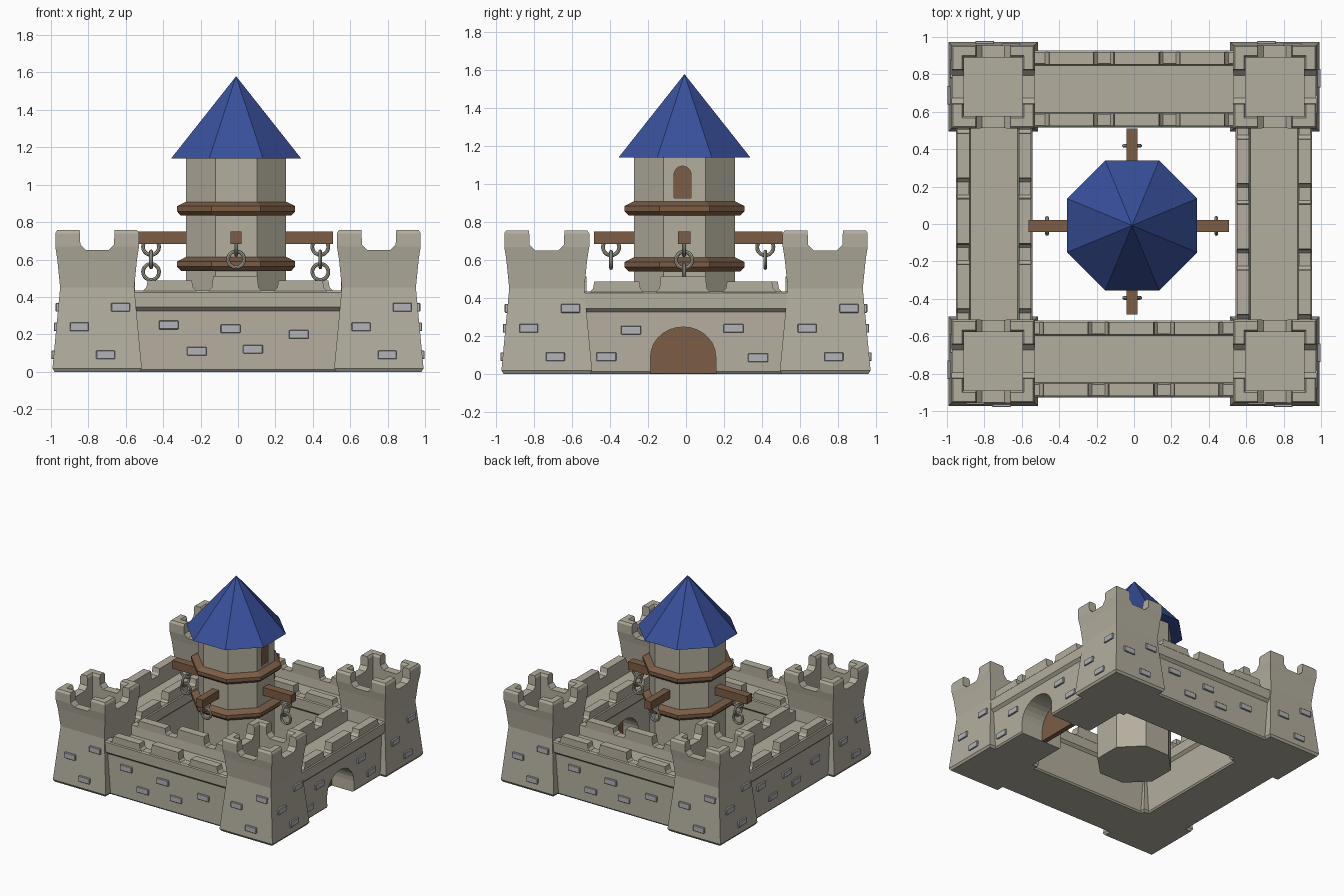
import bpy, bmesh
from math import pi, cos, sin
from mathutils import Matrix, Vector

if "Cube" in bpy.data.objects:
    bpy.data.objects.remove(bpy.data.objects["Cube"])


def material(name, rgb):
    m = bpy.data.materials.new(name)
    m.diffuse_color = (*rgb, 1)
    m.use_nodes = True
    m.node_tree.nodes["Principled BSDF"].inputs["Base Color"].default_value = m.diffuse_color
    return m


STONE = material("stone", (0.45, 0.42, 0.34))
BRICK = material("brick", (0.45, 0.45, 0.48))
WOOD = material("wood", (0.20, 0.11, 0.06))
BLUE = material("roof_blue", (0.04, 0.08, 0.33))
T, R = Matrix.Translation, Matrix.Rotation


def finish(name, bm, mat, matrix=Matrix()):
    bmesh.ops.remove_doubles(bm, verts=bm.verts, dist=1e-5)
    bmesh.ops.recalc_face_normals(bm, faces=bm.faces)
    me = bpy.data.meshes.new(name)
    bm.to_mesh(me)
    bm.free()
    me.materials.append(mat)
    ob = bpy.data.objects.new(name, me)
    ob.matrix_world = matrix
    bpy.context.collection.objects.link(ob)
    return ob


def add_prism(bm, pts, depth, matrix=Matrix()):
    """Profile in x/z, extruded along y and centred."""
    rows = [[bm.verts.new(matrix @ Vector((x, s * depth / 2, z))) for x, z in pts] for s in (-1, 1)]
    n = len(pts)
    for r in rows:
        bm.faces.new(r)
    for i in range(n):
        j = (i + 1) % n
        bm.faces.new((rows[0][i], rows[0][j], rows[1][j], rows[1][i]))


def add_box(bm, size, loc):
    bmesh.ops.create_cube(bm, size=1, matrix=T(loc) @ Matrix.Diagonal((*size, 1)))


def loft(name, profile, sides, mat, loc):
    """Stack of regular polygons; profile holds (apothem, z)."""
    bm = bmesh.new()
    rings = []
    for a, z in profile:
        r = a / cos(pi / sides)
        ang = [(2 * i + 1) * pi / sides for i in range(sides)]
        rings.append([bm.verts.new((r * cos(t), r * sin(t), z)) for t in ang])
    for lo, hi in zip(rings, rings[1:]):
        for i in range(sides):
            j = (i + 1) % sides
            bm.faces.new((lo[i], lo[j], hi[j], hi[i]))
    bm.faces.new(rings[0])
    if profile[-1][0] > 0.01:
        bm.faces.new(rings[-1])
    return finish(name, bm, mat, T(loc))


def cut(ob, cutter):
    m = ob.modifiers.new("cut", 'BOOLEAN')
    m.operation, m.solver, m.object = 'DIFFERENCE', 'EXACT', cutter
    cutter.hide_render = True
    cutter.display_type = 'WIRE'


def arch(half, z0, z1, rise, n=14):
    """Doorway outline with an elliptical top."""
    return [(-half, z0), (half, z0)] + [
        (half * cos(pi * i / n), z1 + rise * sin(pi * i / n)) for i in range(n + 1)]


# Corner towers: flared, hollow on top, with a notch in each parapet side
CX, CY = 0.753, 0.734
tower_profile = [(0.228, 0), (0.239, 0.018), (0.198, 0.45), (0.213, 0.60), (0.224, 0.67),
                 (0.224, 0.74), (0.214, 0.757), (0.166, 0.757), (0.156, 0.74), (0.156, 0.50)]
notch = [(-0.06, 0.65), (0.06, 0.65), (0.09, 0.68), (0.095, 0.80), (-0.095, 0.80), (-0.09, 0.68)]
for sx, xn in ((-1, "left"), (1, "right")):
    for sy, yn in ((-1, "front"), (1, "back")):
        tower = loft(f"corner_tower_{yn}_{xn}", tower_profile, 4, STONE, (sx * CX, sy * CY, 0))
        for k in range(2):
            bm = bmesh.new()
            add_prism(bm, notch, 0.7)
            cut(tower, finish("notch_cutter", bm, STONE, T((sx * CX, sy * CY, 0)) @ R(k * pi / 2, 4, 'Z')))

# Walls with parapets, merlons and loose bricks, one set per side
half_section = [(0.18, 0), (0.19, 0.012), (0.184, 0.325), (0.205, 0.345),
                (0.205, 0.425), (0.195, 0.435), (0.135, 0.435), (0.125, 0.36)]
section = half_section + [(-x, z) for x, z in reversed(half_section)]
tower_bricks = [(0.125, 0.345), (-0.095, 0.24), (0.045, 0.09)]
wall_bricks = [(-0.37, 0.25), (-0.04, 0.23), (0.325, 0.20), (-0.22, 0.11), (0.08, 0.12)]
gate_bricks = [(-0.29, 0.23), (-0.42, 0.09), (0.25, 0.24), (0.38, 0.085)]
walls = {}
for k, side in enumerate(("front", "right", "back", "left")):
    out, along = (CY, CX) if k % 2 == 0 else (CX, CY)
    wall_y = -(0.722 if k % 2 == 0 else 0.748)
    spin = R(k * pi / 2, 4, 'Z')
    bm = bmesh.new()
    add_prism(bm, section, 1.16, R(pi / 2, 4, 'Z'))
    walls[side] = finish(side + "_wall", bm, STONE, spin @ T((0, wall_y, 0)))

    bm = bmesh.new()
    for y in (-0.165, 0.165):
        for i in (-1, 0, 1):
            top = 0.512 if i == 0 else 0.488
            pts = [(-0.145, 0.43), (0.145, 0.43), (0.125, 0.45), (0.118, top), (-0.118, top), (-0.125, 0.45)]
            add_prism(bm, pts, 0.066, T((i * 0.35 - 0.015, wall_y + y, 0)))
    finish(side + "_merlons", bm, STONE, spin)

    bm = bmesh.new()
    for s in (-1, 1):
        for x, z in tower_bricks:
            face = out + 0.239 - 0.041 * z / 0.45
            add_box(bm, (0.10, 0.04, 0.046), (s * along + x, -face + 0.006, z))
    for x, z in (gate_bricks if side == "right" else wall_bricks):
        add_box(bm, (0.105, 0.04, 0.046), (x, wall_y - 0.18, z))
    bmesh.ops.bevel(bm, geom=bm.edges[:], offset=0.003, segments=1, affect='EDGES')
    finish(side + "_bricks", bm, BRICK, spin)

# Gate passage through the right wall, with its door
turn = R(pi / 2, 4, 'Z')
bm = bmesh.new()
add_prism(bm, arch(0.172, -0.05, 0.09, 0.157), 0.8)
cut(walls["right"], finish("gate_cutter", bm, STONE, T((0.75, -0.015, 0)) @ turn))
bm = bmesh.new()
add_prism(bm, arch(0.174, 0.002, 0.09, 0.159), 0.04)
finish("gate_door", bm, WOOD, T((0.72, -0.015, 0)) @ turn)

# Central octagonal keep with bands and a pointed roof
C = Vector((-0.01, -0.008, 0))
keep = loft("keep", [(0.267, 0), (0.267, 1.15)], 8, STONE, C)
loft("keep_roof", [(0.348, 1.14), (0.0, 1.58)], 8, BLUE, C)
for name, z in (("lower_band", 0.54), ("upper_band", 0.835)):
    loft(name, [(0.26, z), (0.295, z), (0.316, z + 0.022), (0.316, z + 0.05), (0.27, z + 0.073),
                (0.26, z + 0.073)], 8, WOOD, C)

# Arched keep window on the right face
bm = bmesh.new()
add_prism(bm, arch(0.045, 0.926, 1.05, 0.045), 0.06)
cut(keep, finish("window_cutter", bm, STONE, T((C.x + 0.267, -0.018, 0)) @ turn))
bm = bmesh.new()
add_prism(bm, arch(0.046, 0.925, 1.05, 0.046), 0.02)
finish("window_shutter", bm, WOOD, T((C.x + 0.247, -0.018, 0)) @ turn)

# Beams sticking out of the keep, each carrying a chain of rings
# (name, direction, reach, chain distance, ring count)
beams = [("front", (0, -1), 0.485, 0.395, 2), ("right", (1, 0), 0.508, 0.44, 3),
         ("back", (0, 1), 0.51, 0.418, 2), ("left", (-1, 0), 0.565, 0.465, 3)]
for name, (dx, dy), reach, hang, count in beams:
    mid, length = (reach + 0.2) / 2, reach - 0.2
    off = -0.01
    bm = bmesh.new()
    size = (length, 0.065, 0.066) if dx else (0.058, length, 0.066)
    add_box(bm, size, (dx * mid + abs(dy) * off, dy * mid + abs(dx) * off, 0.717))
    finish(name + "_beam", bm, WOOD)
    for i in range(count):
        facing_front = (i % 2 == 0) == bool(dx)
        bpy.ops.mesh.primitive_torus_add(
            major_segments=20, minor_segments=8, major_radius=0.043, minor_radius=0.010,
            location=(dx * hang + abs(dy) * off, dy * hang + abs(dx) * off, 0.668 - 0.067 * i),
            rotation=(pi / 2, 0, 0) if facing_front else (0, pi / 2, 0))
        ring = bpy.context.object
        ring.name = f"{name}_chain_ring_{i + 1}"
        ring.data.materials.append(STONE)
        bpy.ops.object.shade_smooth_by_angle()
